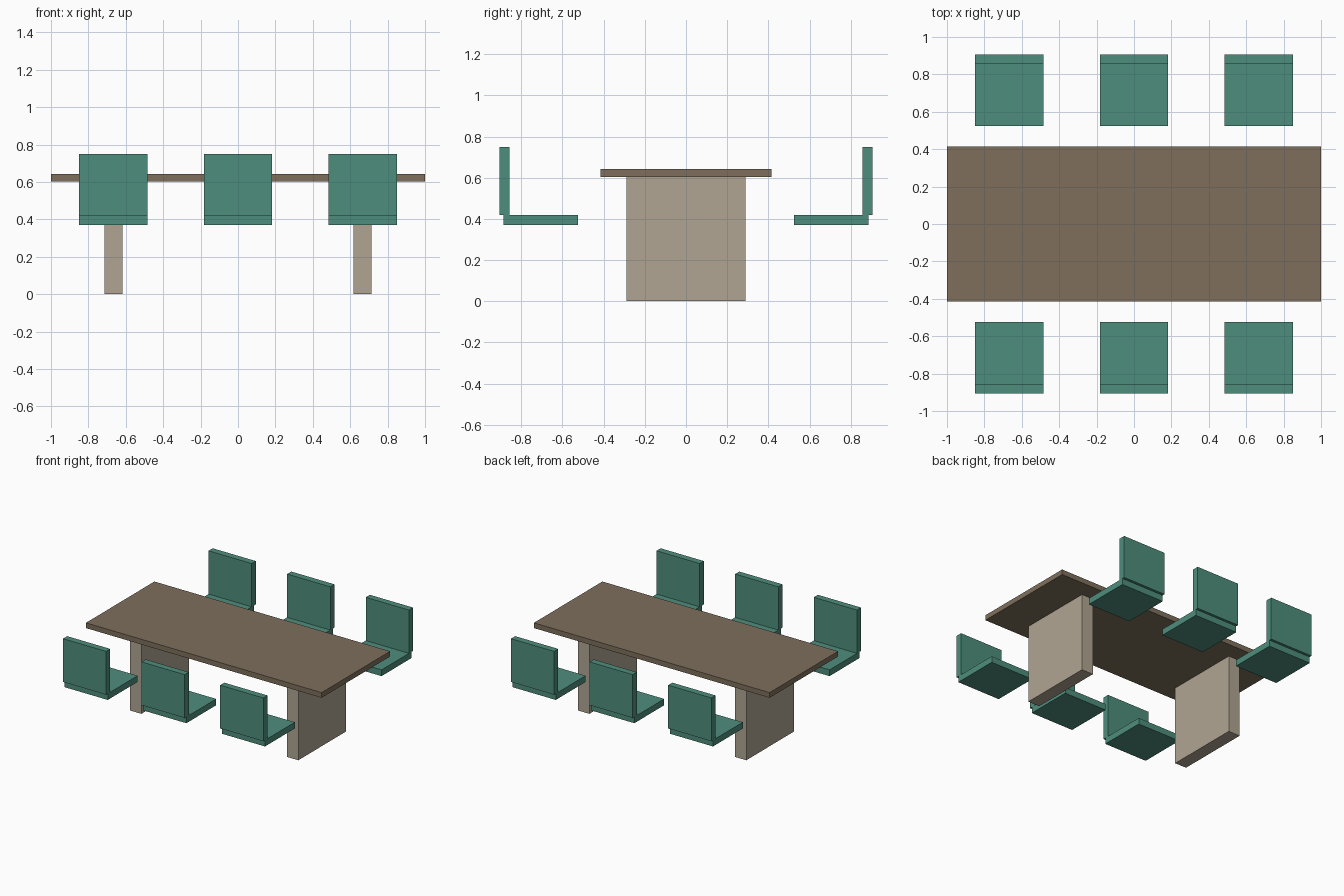
import bpy

cube = bpy.data.objects.get("Cube")
if cube:
    bpy.data.objects.remove(cube, do_unlink=True)


def material(name, rgb):
    mat = bpy.data.materials.new(name)
    mat.use_nodes = True
    colour = (*rgb, 1)
    mat.diffuse_color = colour
    mat.node_tree.nodes["Principled BSDF"].inputs["Base Color"].default_value = colour
    return mat


def box(name, low, high, mat):
    """Axis-aligned box between two corners."""
    centre = [(a + b) / 2 for a, b in zip(low, high)]
    bpy.ops.mesh.primitive_cube_add(size=1, location=centre)
    obj = bpy.context.object
    obj.name = name
    obj.scale = [abs(b - a) for a, b in zip(low, high)]
    bpy.ops.object.transform_apply(location=False, rotation=False, scale=True)
    obj.data.materials.append(mat)
    return obj


brown = material("brown wood", (0.209, 0.159, 0.107))
beige = material("beige wood", (0.434, 0.376, 0.287))
teal = material("teal fabric", (0.076, 0.270, 0.202))

# Table top and two slab legs
box("table_top", (-1, -0.415, 0.603), (1, 0.415, 0.643), brown)
for side, x in (("right", -0.666), ("left", 0.666)):
    box(f"table_leg_{side}", (x - 0.049, -0.29, 0), (x + 0.049, 0.29, 0.603), beige)

# Three chairs along each long side, backs facing outwards
for row, s in (("front", -1), ("back", 1)):
    for place, x in (("right", -0.667), ("middle", 0), ("left", 0.667)):
        x0, x1 = x - 0.183, x + 0.183
        box(f"{row}_{place}_seat", (x0, s * 0.525, 0.37), (x1, s * 0.887, 0.418), teal)
        box(f"{row}_{place}_backrest", (x0, s * 0.857, 0.418), (x1, s * 0.907, 0.75), teal)
